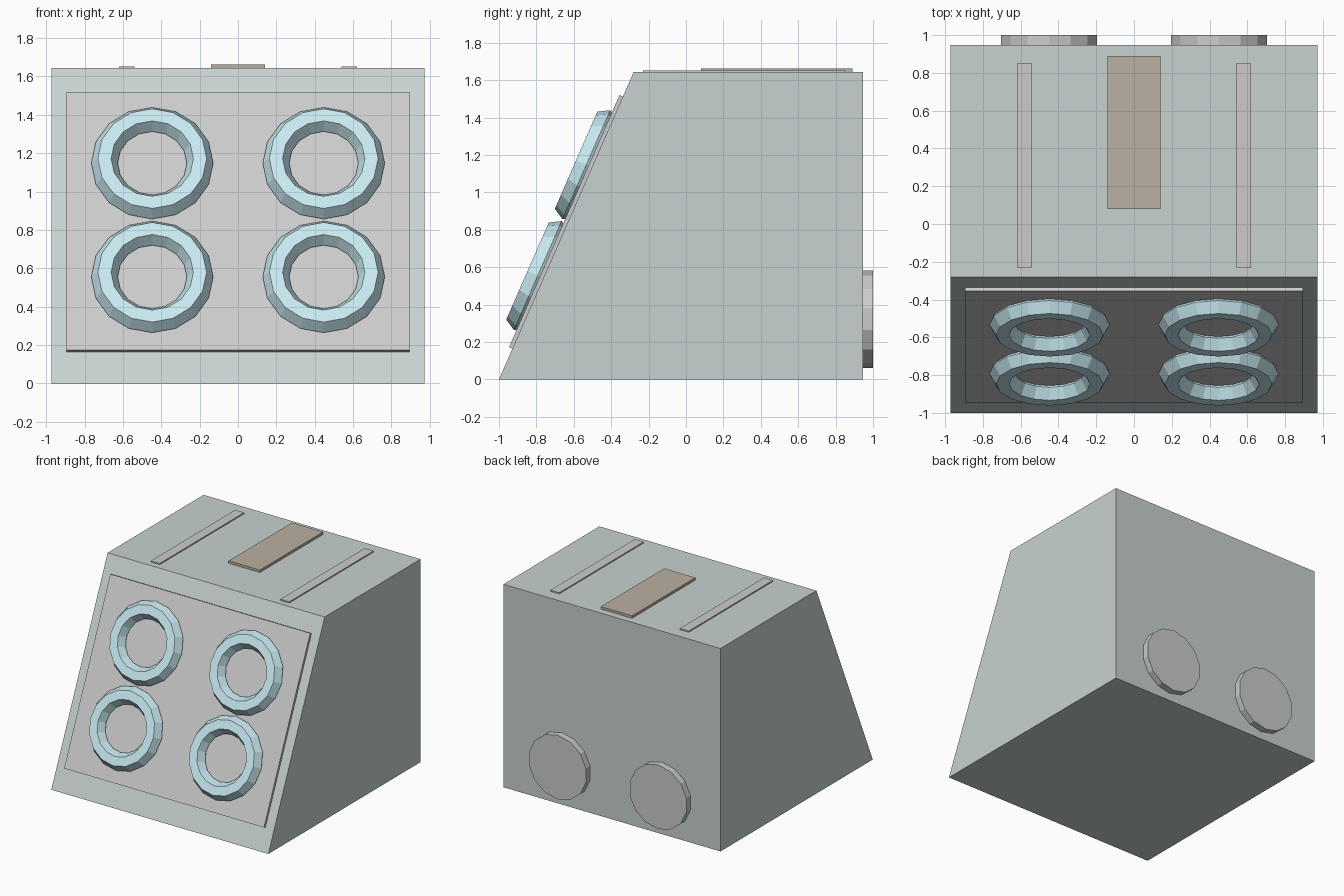
import bpy, bmesh
from math import pi
from mathutils import Matrix, Vector

if "Cube" in bpy.data.objects:
    bpy.data.objects.remove(bpy.data.objects["Cube"])


def material(name, rgb):
    m = bpy.data.materials.new(name)
    m.diffuse_color = (*rgb, 1)
    m.use_nodes = True
    m.node_tree.nodes["Principled BSDF"].inputs["Base Color"].default_value = m.diffuse_color
    return m


BODY = material("grey_green", (0.58, 0.64, 0.64))
BLUE = material("pale_blue", (0.58, 0.82, 0.88))
TAN = material("tan", (0.50, 0.44, 0.36))


def finish(bm, name, mat=None, matrix=Matrix()):
    bmesh.ops.recalc_face_normals(bm, faces=bm.faces)
    mesh = bpy.data.meshes.new(name)
    bm.to_mesh(mesh)
    bm.free()
    obj = bpy.data.objects.new(name, mesh)
    obj.matrix_world = matrix
    bpy.context.collection.objects.link(obj)
    if mat:
        mesh.materials.append(mat)
    return obj


def box(name, lo, hi, mat=None, matrix=Matrix()):
    lo, hi = Vector(lo), Vector(hi)
    bm = bmesh.new()
    bmesh.ops.create_cube(bm, size=1)
    bmesh.ops.scale(bm, vec=hi - lo, verts=bm.verts)
    bmesh.ops.translate(bm, vec=(lo + hi) / 2, verts=bm.verts)
    return finish(bm, name, mat, matrix)


# Wedge-fronted body, extruded across x
BACK, TOP, HALF = 0.947, 1.643, 0.972
bm = bmesh.new()
side = bm.faces.new([bm.verts.new((-HALF, y, z)) for y, z in
                     ((-1, 0), (BACK, 0), (BACK, TOP), (-0.28, TOP))])
ext = bmesh.ops.extrude_face_region(bm, geom=[side])
bmesh.ops.translate(bm, vec=(2 * HALF, 0, 0),
                    verts=[v for v in ext["geom"] if isinstance(v, bmesh.types.BMVert)])
finish(bm, "body", BODY)

# Frame of the sloped front: x across, y up the slope, z outward
up = Vector((0, 0.72, TOP)).normalized()
out = Vector((1, 0, 0)).cross(up)
slope = Matrix.Translation((0, -1, 0)) @ Matrix(((1, 0, 0), up, out)).transposed().to_4x4()

# Front panel
box("front_panel", (-0.895, 0.18, -0.01), (0.895, 1.651, 0.02), matrix=slope)

# Four rings with hexagonal cross-section
for row, s in (("lower", 0.592), ("upper", 1.239)):
    for col, x in (("left", -0.447), ("right", 0.447)):
        bpy.ops.mesh.primitive_torus_add(major_segments=16, minor_segments=6,
                                         major_radius=0.249, minor_radius=0.069)
        ring = bpy.context.object
        ring.name = f"{row}_{col}_ring"
        ring.matrix_world = slope @ Matrix.Translation((x, s, 0.033))
        ring.data.materials.append(BLUE)

# Top plate, side strips and round back discs
box("top_plate", (-0.14, 0.08, TOP - 0.01), (0.14, 0.89, TOP + 0.02), TAN)
for tag, sgn in (("left", -1), ("right", 1)):
    cx = 0.58 * sgn
    box(f"{tag}_top_strip", (cx - 0.04, -0.23, TOP - 0.01), (cx + 0.04, 0.85, TOP + 0.01))
    bm = bmesh.new()
    bmesh.ops.create_cone(bm, cap_ends=True, segments=14, radius1=0.26, radius2=0.26, depth=0.08)
    turn = Matrix.Translation((0.45 * sgn, 0.96, 0.322)) @ Matrix.Rotation(pi / 2, 4, 'X')
    finish(bm, f"{tag}_back_disc", None, turn)
